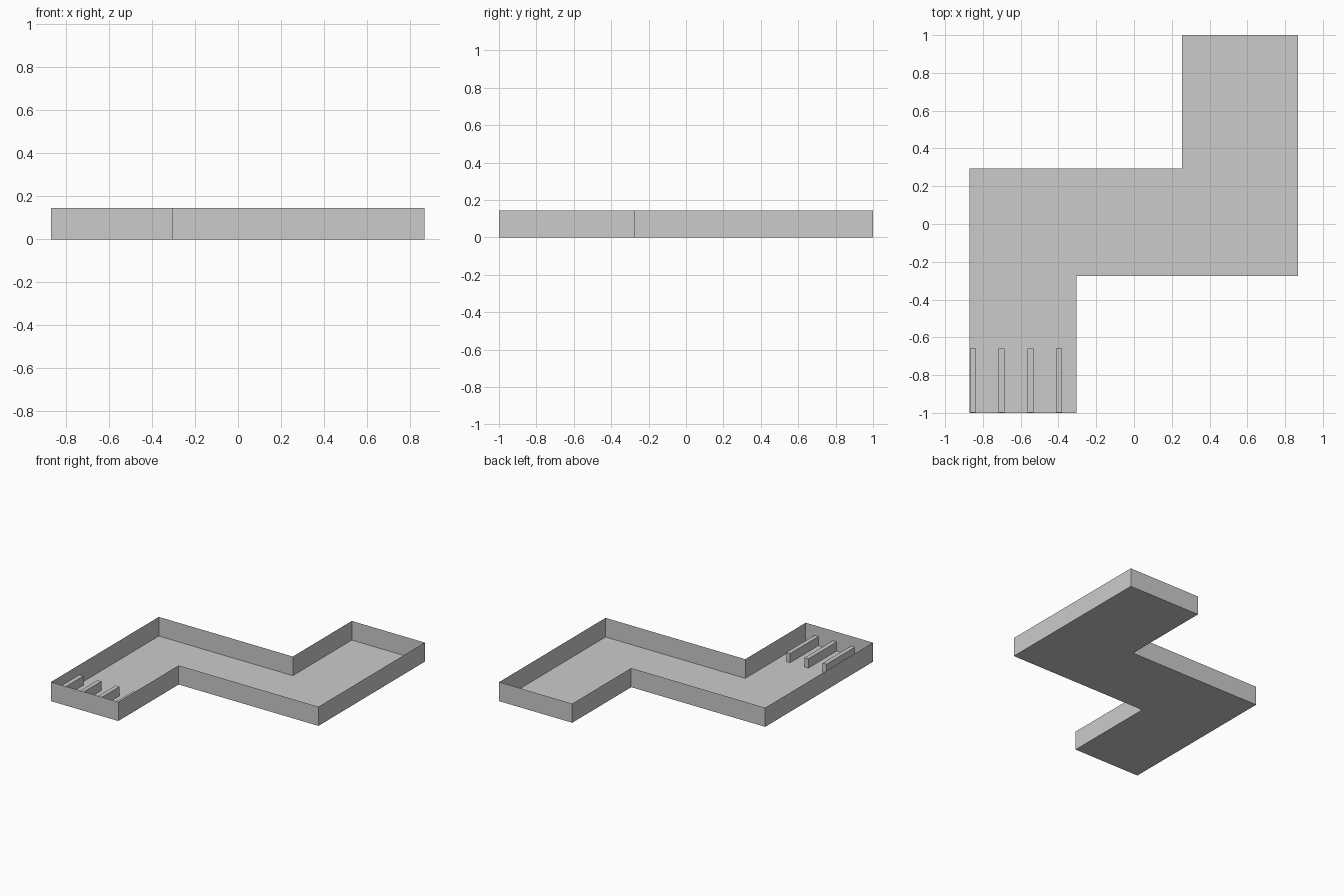
import bpy, bmesh

if "Cube" in bpy.data.objects:
    bpy.data.objects.remove(bpy.data.objects["Cube"])


def extruded(name, outline, height, floor, lid):
    """Sheet walls raised from an anticlockwise outline, with optional floor and lid."""
    bm = bmesh.new()
    low = [bm.verts.new((x, y, 0)) for x, y in outline]
    high = [bm.verts.new((x, y, height)) for x, y in outline]
    n = len(outline)
    for i in range(n):
        j = (i + 1) % n
        bm.faces.new((low[i], low[j], high[j], high[i]))
    if floor:
        bm.faces.new(low[::-1])
    if lid:
        bm.faces.new(high)
    mesh = bpy.data.meshes.new(name)
    bm.to_mesh(mesh)
    bm.free()
    obj = bpy.data.objects.new(name, mesh)
    bpy.context.collection.objects.link(obj)
    return obj


# Z-shaped open tray: floor and thin sheet walls
outline = [(-0.87, -1), (-0.305, -1), (-0.305, -0.275), (0.868, -0.275),
           (0.868, 1), (0.255, 1), (0.255, 0.293), (-0.87, 0.293)]
extruded("tray", outline, 0.145, floor=True, lid=False)

# Row of low divider bars standing on the floor at the front end
for i, x in enumerate((-0.868, -0.717, -0.565, -0.412)):
    bar = [(x, -0.999), (x + 0.032, -0.999), (x + 0.032, -0.66), (x, -0.66)]
    extruded(f"divider_bar_{i + 1}", bar, 0.07, floor=False, lid=True)
